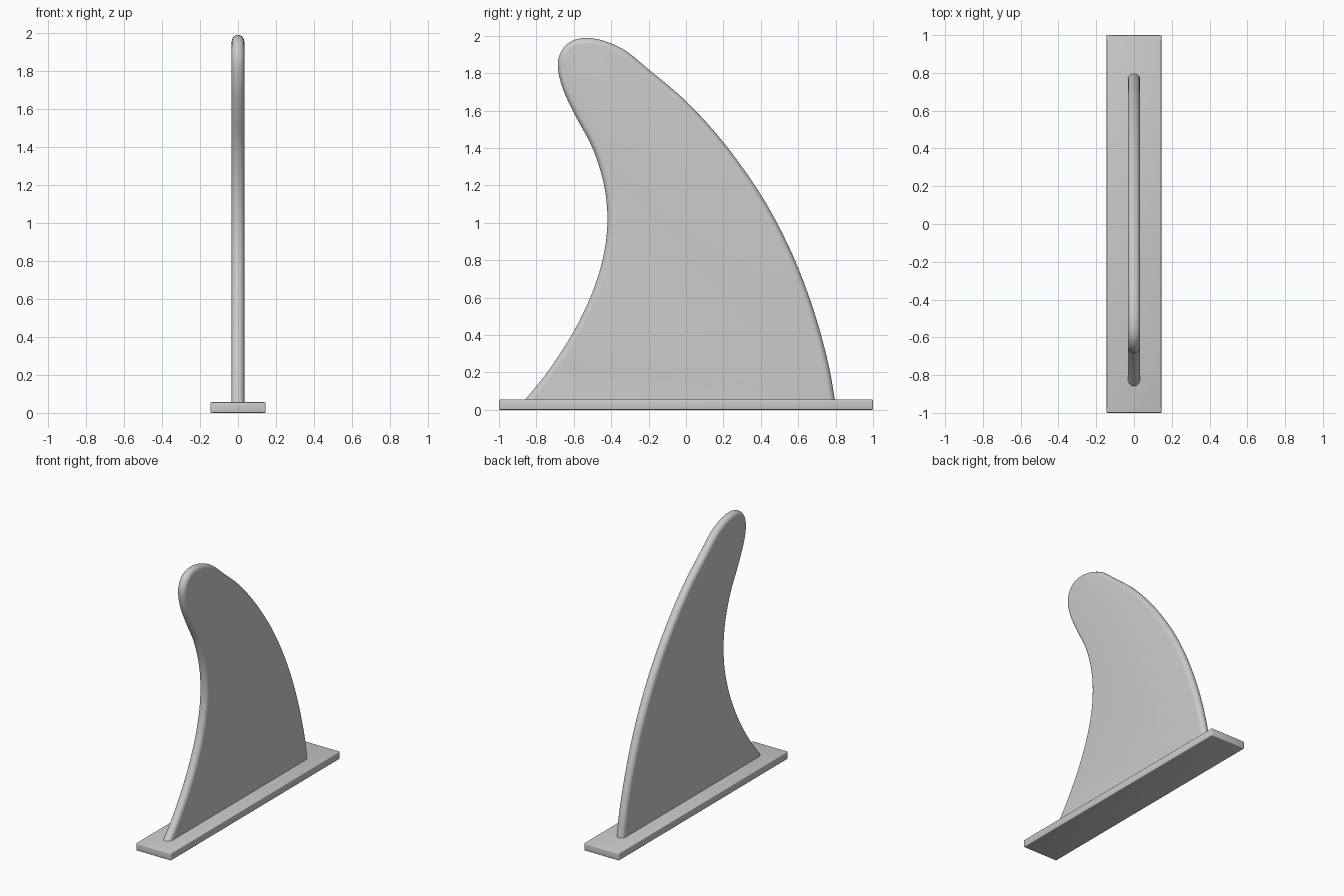
import bpy, bmesh, math
from mathutils import Vector

if "Cube" in bpy.data.objects:
    bpy.data.objects.remove(bpy.data.objects["Cube"])

grey = bpy.data.materials.new("plain_grey")
grey.diffuse_color = (0.6, 0.6, 0.6, 1)
grey.use_nodes = True
grey.node_tree.nodes["Principled BSDF"].inputs["Base Color"].default_value = grey.diffuse_color


def finish(bm, name):
    bmesh.ops.recalc_face_normals(bm, faces=bm.faces)
    me = bpy.data.meshes.new(name)
    bm.to_mesh(me)
    bm.free()
    ob = bpy.data.objects.new(name, me)
    bpy.context.collection.objects.link(ob)
    me.materials.append(grey)
    return ob


def smooth(ob):
    bpy.ops.object.select_all(action='DESELECT')
    ob.select_set(True)
    bpy.context.view_layer.objects.active = ob
    bpy.ops.object.shade_smooth_by_angle(angle=math.radians(35))


def spline(pts, steps):
    """Catmull-Rom curve through the points."""
    p = [2 * pts[0] - pts[1]] + pts + [2 * pts[-1] - pts[-2]]
    out = []
    for i in range(1, len(p) - 2):
        a, b, c, d = p[i - 1:i + 3]
        for s in range(steps):
            t = s / steps
            out.append(0.5 * (2 * b + (c - a) * t + (2 * a - 5 * b + 4 * c - d) * t * t
                              + (3 * b - a - 3 * c + d) * t ** 3))
    return out + [pts[-1]]


# Base plate with softened edges
bm = bmesh.new()
bmesh.ops.create_cube(bm, size=1)
for v in bm.verts:
    v.co = (v.co.x * 0.29, v.co.y * 2, (v.co.z + 0.5) * 0.056)
bmesh.ops.bevel(bm, geom=bm.edges[:], offset=0.006, segments=3, profile=0.5, affect='EDGES')
smooth(finish(bm, "base_plate"))

# Fin outline (y, z): up the hollow edge, round the tip, down the curved edge
OUTLINE = [(-0.88, 0.03), (-0.735, 0.21), (-0.60, 0.42), (-0.50, 0.63), (-0.44, 0.83),
           (-0.42, 1.02), (-0.44, 1.21), (-0.50, 1.40), (-0.59, 1.57), (-0.66, 1.72),
           (-0.685, 1.84), (-0.665, 1.92), (-0.61, 1.972), (-0.53, 1.988), (-0.43, 1.97),
           (-0.32, 1.918), (-0.20, 1.82), (0.0, 1.65), (0.20, 1.43), (0.40, 1.15),
           (0.56, 0.85), (0.68, 0.54), (0.76, 0.25), (0.80, 0.03)]
HALF, SEG = 0.033, 12
line = spline([Vector(p) for p in OUTLINE], 6)
n = len(line)

# Fin blade: half-round edge section swept along the outline, flat sides
bm = bmesh.new()
rings = []
for k in range(SEG + 1):
    a = math.pi * k / SEG
    x, inset = -HALF * math.cos(a), HALF * (1 - math.sin(a))
    ring = []
    for i, p in enumerate(line):
        t = (line[min(i + 1, n - 1)] - line[max(i - 1, 0)]).normalized()
        q = p + Vector((t.y, -t.x)) * inset
        ring.append(bm.verts.new((x, q.x, 0.03 if i in (0, n - 1) else q.y)))
    rings.append(ring)
for r0, r1 in zip(rings, rings[1:]):
    for i in range(n - 1):
        bm.faces.new((r0[i], r0[i + 1], r1[i + 1], r1[i]))
bm.faces.new(rings[0])
bm.faces.new(rings[-1])
bm.faces.new([r[0] for r in rings] + [r[-1] for r in reversed(rings)])
fin = finish(bm, "fin_blade")

# Leash hole through the fin
bm = bmesh.new()
bmesh.ops.create_cone(bm, cap_ends=True, segments=32, radius1=0.027, radius2=0.027, depth=0.3)
for v in bm.verts:
    v.co = (v.co.z, v.co.x - 0.595, v.co.y + 0.238)
cutter = finish(bm, "hole_cutter")
cut = fin.modifiers.new("hole", 'BOOLEAN')
cut.operation, cut.solver, cut.object = 'DIFFERENCE', 'EXACT', cutter
bpy.context.view_layer.objects.active = fin
bpy.ops.object.modifier_apply(modifier="hole")
bpy.data.objects.remove(cutter)
smooth(fin)
